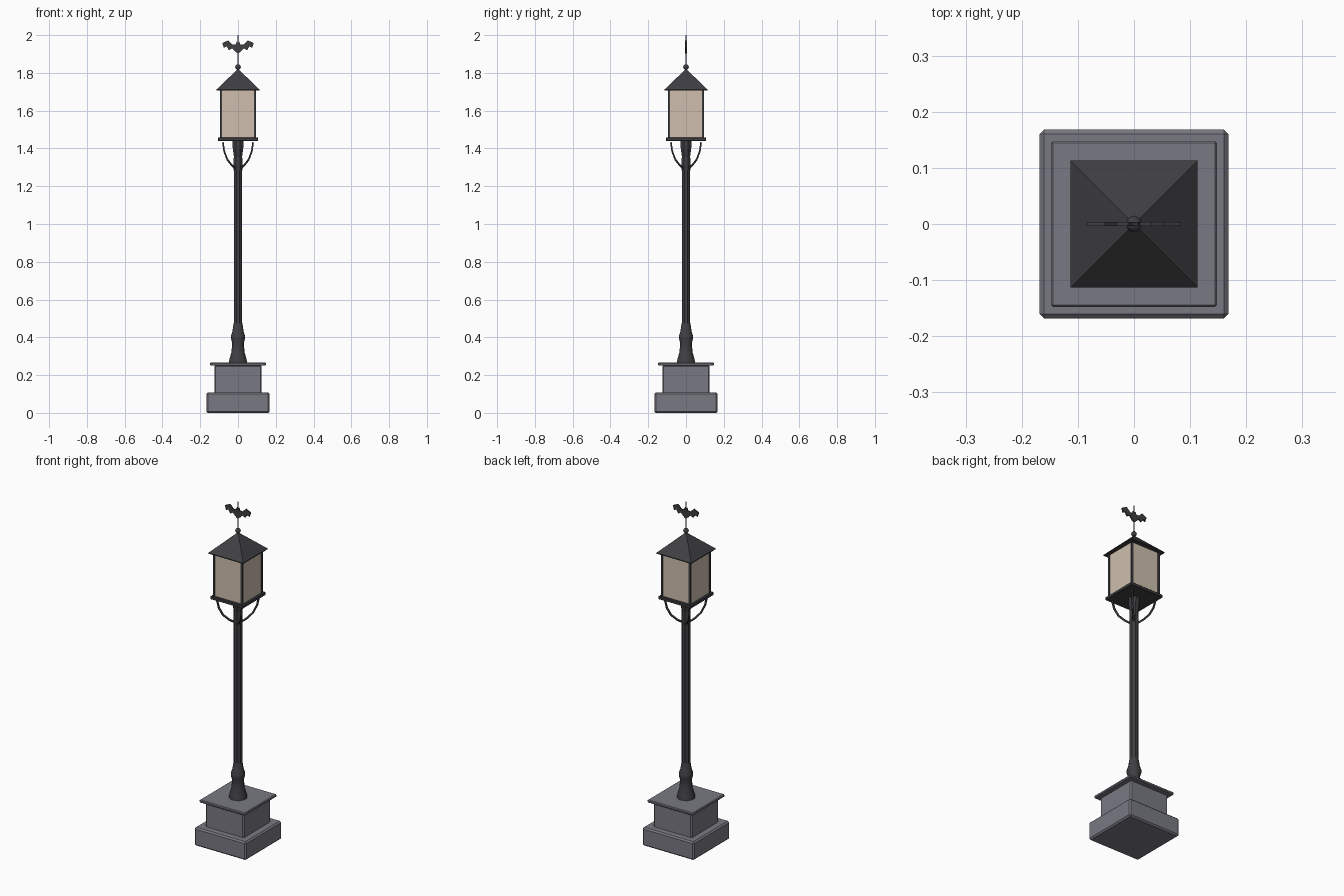
import bpy, bmesh, math

cube = bpy.data.objects.get("Cube")
if cube:
    bpy.data.objects.remove(cube, do_unlink=True)


def material(name, rgb):
    m = bpy.data.materials.new(name)
    m.use_nodes = True
    m.diffuse_color = (*rgb, 1)
    m.node_tree.nodes["Principled BSDF"].inputs["Base Color"].default_value = (*rgb, 1)
    return m


iron = material("dark_iron", (0.05, 0.05, 0.056))
stone = material("grey_stone", (0.19, 0.19, 0.225))
glass = material("warm_glass", (0.62, 0.52, 0.42))


def finish(bm, name, mat):
    bmesh.ops.recalc_face_normals(bm, faces=bm.faces)
    mesh = bpy.data.meshes.new(name)
    bm.to_mesh(mesh)
    bm.free()
    obj = bpy.data.objects.new(name, mesh)
    bpy.context.collection.objects.link(obj)
    mesh.materials.append(mat)
    return obj


def block(name, half, z0, z1, mat, bevel=0.0, x=0.0, y=0.0):
    bm = bmesh.new()
    bmesh.ops.create_cube(bm, size=1)
    for v in bm.verts:
        v.co = (x + v.co.x * 2 * half, y + v.co.y * 2 * half, z0 + (v.co.z + 0.5) * (z1 - z0))
    if bevel:
        bmesh.ops.bevel(bm, geom=bm.edges[:], offset=bevel, segments=1, affect="EDGES")
    return finish(bm, name, mat)


def lathe(name, profile, sides, mat, turn=0.0):
    # Stack rings of (radius, height) and cap both ends
    bm = bmesh.new()
    rings = []
    for r, z in profile:
        angles = [turn + math.tau * i / sides for i in range(sides)]
        rings.append([bm.verts.new((r * math.cos(a), r * math.sin(a), z)) for a in angles])
    for a, b in zip(rings, rings[1:]):
        for i in range(sides):
            j = (i + 1) % sides
            bm.faces.new((a[i], a[j], b[j], b[i]))
    bm.faces.new(rings[0])
    bm.faces.new(rings[-1])
    return finish(bm, name, mat)


def smooth(obj, angle):
    bpy.ops.object.select_all(action="DESELECT")
    obj.select_set(True)
    bpy.context.view_layer.objects.active = obj
    bpy.ops.object.shade_smooth_by_angle(angle=math.radians(angle))


# Stepped stone plinth
block("plinth_base", 0.168, 0, 0.107, stone, 0.008)
block("plinth_block", 0.125, 0.1, 0.252, stone, 0.007)
block("plinth_cap", 0.148, 0.25, 0.266, stone, 0.004)

# Post: flared foot, shaft and collar under the lantern
foot = lathe("post_foot", [(0.05, 0.264), (0.047, 0.285), (0.036, 0.32), (0.032, 0.37),
                           (0.039, 0.395), (0.039, 0.408), (0.031, 0.43), (0.024, 0.475)],
             12, iron, math.pi / 12)
smooth(foot, 35)
lathe("post_shaft", [(0.024, 0.46), (0.024, 1.3)], 8, iron, math.pi / 8)
lathe("post_collar", [(0.024, 1.28), (0.026, 1.3), (0.024, 1.36), (0.03, 1.4), (0.031, 1.442)],
      8, iron, math.pi / 8)

# Lantern box
block("lantern_tray", 0.107, 1.44, 1.458, iron, 0.003)
block("lantern_glass", 0.092, 1.456, 1.712, glass)
for sx in (-1, 1):
    for sy in (-1, 1):
        block("lantern_corner_post", 0.006, 1.456, 1.712, iron, x=sx * 0.09, y=sy * 0.09)

# Pyramid roof with a thin eave
corner = math.sqrt(2)
lathe("lantern_roof", [(0.113 * corner, 1.708), (0.113 * corner, 1.713), (0.005, 1.818)],
      4, iron, math.pi / 4)

# Finial ball and weather vane rod
bm = bmesh.new()
bmesh.ops.create_uvsphere(bm, u_segments=8, v_segments=6, radius=0.015)
bmesh.ops.translate(bm, verts=bm.verts, vec=(0, 0, 1.831))
smooth(finish(bm, "finial_ball", iron), 50)
lathe("vane_rod", [(0.004, 1.81), (0.003, 2.0)], 6, iron)

# Winged vane: half outline mirrored across the centre
half = [(0.0, 1.957), (0.007, 1.966), (0.011, 1.951), (0.03, 1.95), (0.052, 1.972),
        (0.083, 1.958), (0.075, 1.932), (0.06, 1.94), (0.048, 1.92), (0.03, 1.93),
        (0.014, 1.912), (0.0, 1.902)]
outline = half + [(-x, z) for x, z in reversed(half[1:-1])]
bm = bmesh.new()
face = bm.faces.new([bm.verts.new((x, -0.004, z)) for x, z in outline])
grown = bmesh.ops.extrude_face_region(bm, geom=[face])["geom"]
moved = [g for g in grown if isinstance(g, bmesh.types.BMVert)]
bmesh.ops.translate(bm, verts=moved, vec=(0, 0.008, 0))
finish(bm, "winged_vane", iron)

# Curved brackets running out to the four lantern corners
path = [(0.014, 1.295), (0.034, 1.312), (0.057, 1.342), (0.073, 1.385), (0.08, 1.432)]
for sx in (-1, 1):
    for sy in (-1, 1):
        curve = bpy.data.curves.new("bracket", "CURVE")
        curve.dimensions = "3D"
        curve.bevel_depth = 0.006
        curve.bevel_resolution = 0
        curve.use_fill_caps = True
        spline = curve.splines.new("POLY")
        spline.points.add(len(path) - 1)
        for p, (d, z) in zip(spline.points, path):
            p.co = (sx * d, sy * d, z, 1)
        curve.materials.append(iron)
        bpy.context.collection.objects.link(bpy.data.objects.new("bracket", curve))
